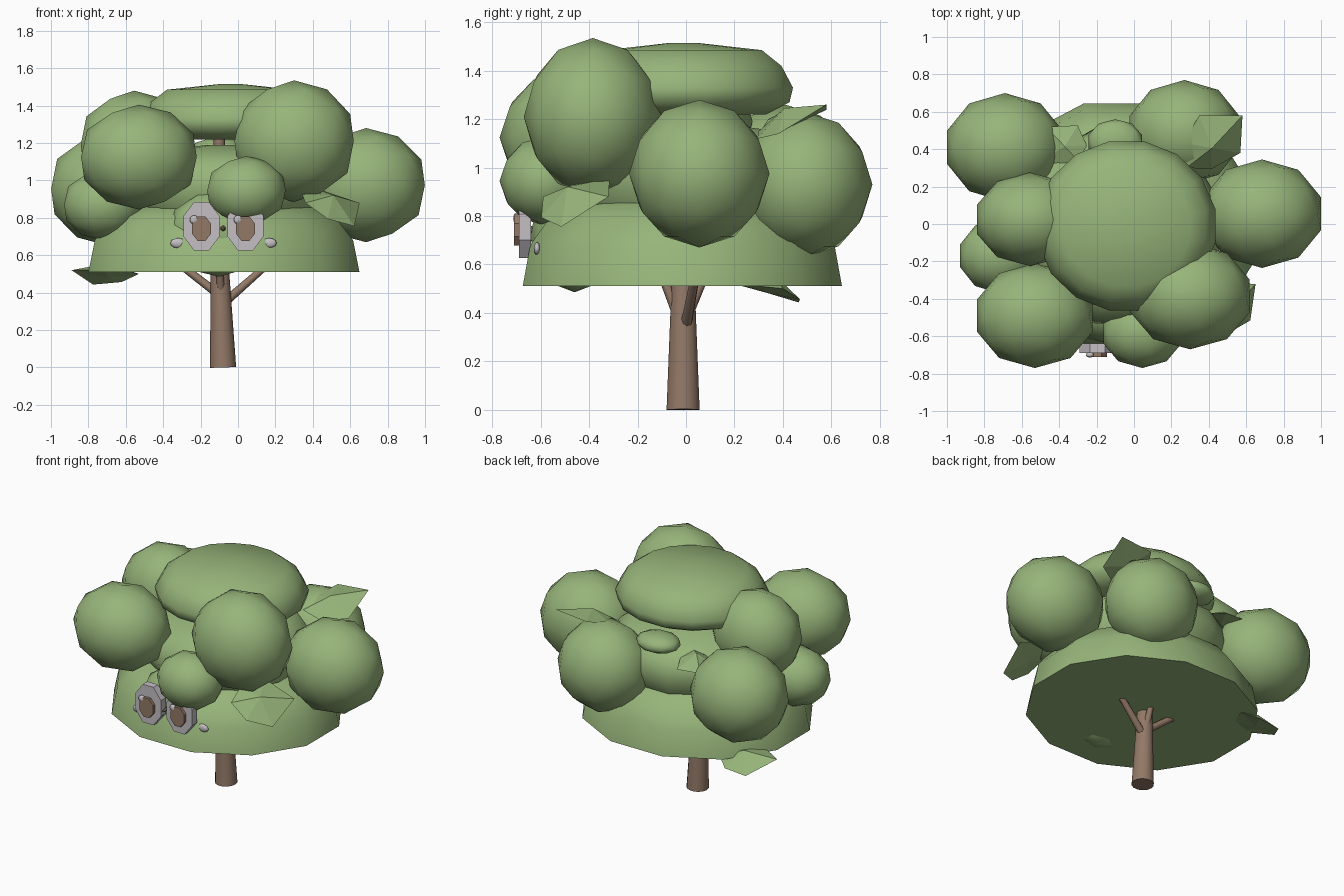
import bpy, bmesh, math
from mathutils import Vector, Matrix

if "Cube" in bpy.data.objects:
    bpy.data.objects.remove(bpy.data.objects["Cube"])


def material(name, rgb):
    m = bpy.data.materials.new(name)
    m.diffuse_color = (*rgb, 1)
    m.use_nodes = True
    m.node_tree.nodes["Principled BSDF"].inputs["Base Color"].default_value = m.diffuse_color
    return m


GREEN = material("leaf green", (0.31, 0.46, 0.195))
BROWN = material("bark brown", (0.29, 0.19, 0.135))
GREY = material("pale grey", (0.55, 0.52, 0.55))


def finish(bm, name, mat, angle=None):
    bmesh.ops.recalc_face_normals(bm, faces=bm.faces)
    me = bpy.data.meshes.new(name)
    bm.to_mesh(me)
    bm.free()
    me.materials.append(mat)
    ob = bpy.data.objects.new(name, me)
    bpy.context.collection.objects.link(ob)
    if angle:
        bpy.ops.object.select_all(action='DESELECT')
        ob.select_set(True)
        bpy.context.view_layer.objects.active = ob
        bpy.ops.object.shade_smooth_by_angle(angle=math.radians(angle))
    return ob


def blob(name, centre, size, mat=GREEN):
    bm = bmesh.new()
    bmesh.ops.create_icosphere(bm, subdivisions=2, radius=1)
    bm.transform(Matrix.Translation(centre) @ Matrix.Diagonal((*size, 1)))
    return finish(bm, name, mat, 50)


def lathe(name, centre, profile, segs, sx=1, sy=1, mat=GREEN):
    """Revolve (radius, height) points round a vertical axis and cap both ends."""
    bm = bmesh.new()
    rings = []
    for r, z in profile:
        rings.append([bm.verts.new((centre[0] + sx * r * math.cos(a), centre[1] + sy * r * math.sin(a), z))
                      for a in (2 * math.pi * (i + 0.5) / segs for i in range(segs))])
    for lo, hi in zip(rings, rings[1:]):
        for i in range(segs):
            j = (i + 1) % segs
            bm.faces.new((lo[i], lo[j], hi[j], hi[i]))
    bm.faces.new(rings[0])
    bm.faces.new(rings[-1])
    return finish(bm, name, mat, 50)


def limb(name, a, b, r1, r2, segs=8):
    a, b = Vector(a), Vector(b)
    bm = bmesh.new()
    bmesh.ops.create_cone(bm, cap_ends=True, segments=segs, radius1=r1, radius2=r2, depth=(b - a).length)
    rot = (b - a).to_track_quat('Z', 'Y').to_matrix().to_4x4()
    bm.transform(Matrix.Translation((a + b) / 2) @ rot)
    return finish(bm, name, BROWN, 50)


def leaf(name, base, tip, side, ridge=0.05):
    """Thick folded leaf: pointed outline with a raised midrib."""
    base, tip, side = Vector(base), Vector(tip), Vector(side)
    axis = tip - base
    up = axis.cross(side).normalized()
    if up.z < 0:
        up = -up
    bm = bmesh.new()
    p = lambda t, s, h: bm.verts.new(base + axis * t + side * s + up * h)
    edge = [p(0, 0, 0), p(0.2, 0.7, -0.02), p(0.6, 1, -0.03), p(1, 0, 0),
            p(0.6, -1, -0.03), p(0.2, -0.7, -0.02)]
    for h in (ridge, -0.03):
        mid = p(0.45, 0, h)
        for i in range(6):
            bm.faces.new((edge[i], edge[(i + 1) % 6], mid))
    return finish(bm, name, GREEN)


def disc(name, centre, rx, rz, depth, segs, mat):
    """Upright disc facing the front."""
    bm = bmesh.new()
    bmesh.ops.create_cone(bm, cap_ends=True, segments=segs, radius1=1, radius2=1, depth=depth)
    bm.transform(Matrix.Translation(centre) @ Matrix.Diagonal((rx, 1, rz, 1))
                 @ Matrix.Rotation(math.pi / 2, 4, 'X') @ Matrix.Rotation(math.pi / segs, 4, 'Z'))
    return finish(bm, name, mat)


# Trunk and branches
limb("trunk", (-0.08, -0.012, 0.0), (-0.1, -0.012, 0.62), 0.07, 0.045, 14)
limb("upper_trunk", (-0.1, -0.012, 0.6), (-0.1, -0.012, 1.25), 0.04, 0.03)
limb("branch_left", (-0.09, 0.0, 0.38), (-0.31, 0.04, 0.55), 0.024, 0.02)
limb("branch_right", (-0.07, 0.0, 0.35), (0.17, 0.04, 0.56), 0.024, 0.018)
limb("branch_front", (-0.09, -0.02, 0.36), (-0.1, -0.1, 0.56), 0.024, 0.018)
limb("branch_back", (-0.09, 0.0, 0.38), (-0.08, 0.08, 0.56), 0.024, 0.018)

# Three canopy tiers
lathe("lower_canopy", (-0.075, -0.015), [(0.75, 0.51), (0.715, 0.68), (0.61, 0.81), (0.46, 0.87), (0.1, 0.9)],
      12, 1.0, 0.91)
lathe("middle_canopy", (-0.07, -0.01), [(0.48, 0.84), (0.54, 0.95), (0.51, 1.07), (0.4, 1.15), (0.1, 1.19)], 12)
lathe("top_canopy", (-0.04, -0.01), [(0.36, 1.22), (0.46, 1.27), (0.475, 1.33), (0.425, 1.42), (0.34, 1.485),
                                     (0.06, 1.515)], 16, 1.02, 0.97)

# Round foliage clumps
for name, centre, size in [
    ("clump_front_left", (-0.53, -0.49, 1.125), (0.325, 0.28, 0.28)),
    ("clump_front_right", (0.3, -0.385, 1.21), (0.335, 0.285, 0.325)),
    ("clump_right", (0.685, 0.055, 0.975), (0.33, 0.29, 0.305)),
    ("clump_front_small", (0.045, -0.58, 0.945), (0.22, 0.19, 0.185)),
    ("clump_left_small", (-0.72, -0.17, 0.87), (0.22, 0.2, 0.19)),
    ("clump_back_left", (-0.69, 0.41, 0.955), (0.325, 0.29, 0.305)),
    ("clump_left", (-0.555, 0.025, 1.19), (0.3, 0.25, 0.29)),
    ("clump_back_right", (0.27, 0.49, 0.93), (0.31, 0.28, 0.3)),
    ("clump_face", (-0.1, -0.46, 0.72), (0.28, 0.185, 0.235)),
    ("clump_back_flat", (-0.1, 0.44, 1.17), (0.15, 0.12, 0.06)),
]:
    blob(name, centre, size)

# Loose leaves
leaf("leaf_front_right", (0.36, -0.59, 0.88), (0.65, -0.32, 0.88), (0.1, -0.1, -0.1))
leaf("leaf_back_left", (-0.53, 0.4, 0.5), (-0.89, 0.29, 0.52), (0.03, -0.14, 0.04))
leaf("leaf_back_right", (0.28, 0.3, 1.15), (0.58, 0.58, 1.26), (-0.11, 0.1, 0.05))
leaf("leaf_back", (-0.28, 0.32, 1.12), (-0.47, 0.52, 1.08), (0.09, 0.09, 0.0))

# Eyes, glints and cheeks
for label, x, cheek in (("left", -0.195, -0.32), ("right", 0.04, 0.165)):
    disc("eye_" + label, (x, -0.665, 0.755), 0.105, 0.14, 0.05, 8, GREY)
    disc("pupil_" + label, (x, -0.695, 0.742), 0.055, 0.07, 0.03, 8, BROWN)
    blob("glint_" + label, (x - 0.04, -0.7, 0.79), (0.024, 0.014, 0.024), GREY)
    blob("cheek_" + label, (cheek, -0.615, 0.665), (0.043, 0.014, 0.027), GREY)

# Nose
limb("nose", (-0.08, -0.6, 0.745), (-0.08, -0.69, 0.74), 0.022, 0.006, 6)
